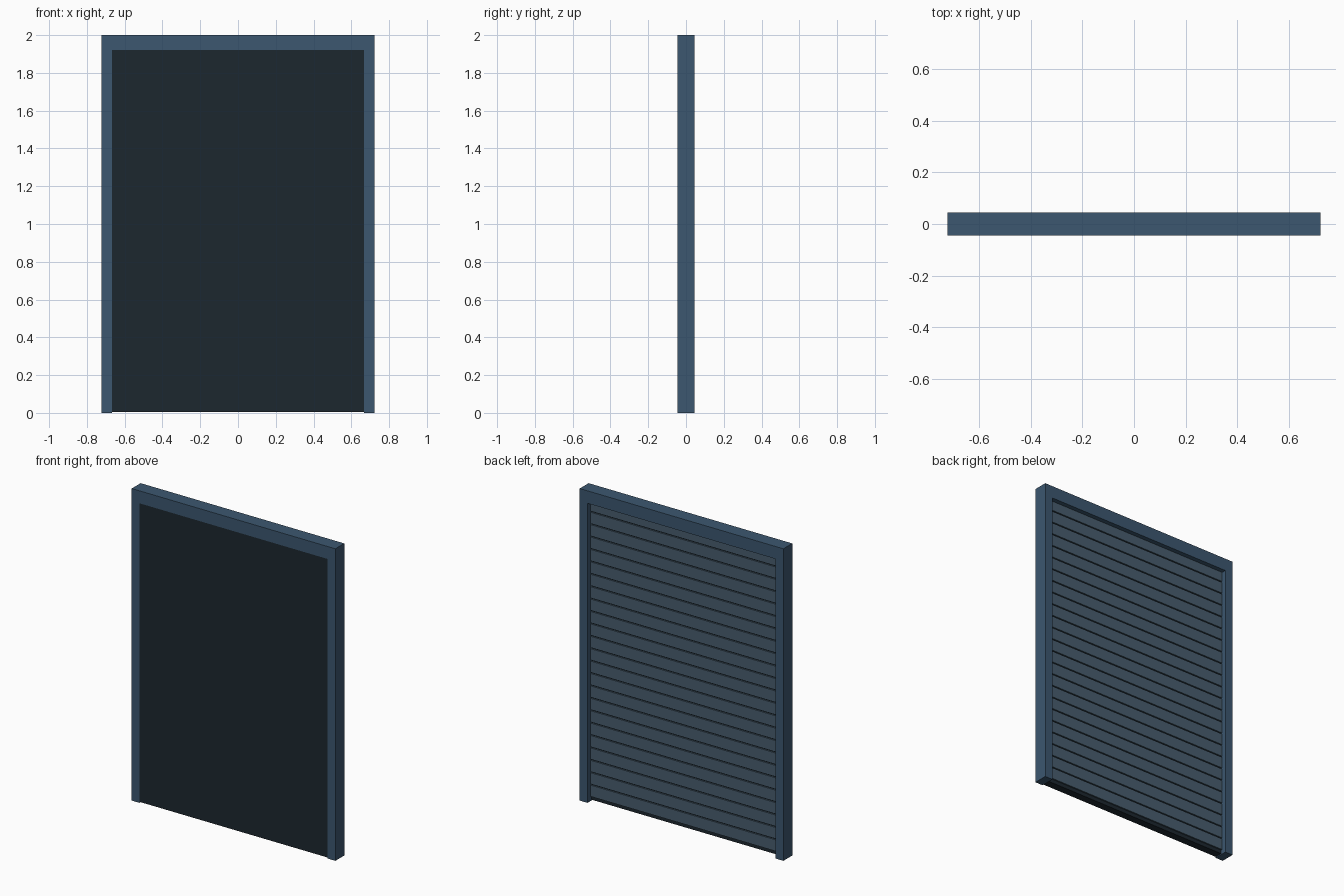
import bpy
import bmesh

if "Cube" in bpy.data.objects:
    bpy.data.objects.remove(bpy.data.objects["Cube"])


def material(name, color):
    m = bpy.data.materials.new(name)
    m.diffuse_color = (*color, 1)
    m.use_nodes = True
    m.node_tree.nodes["Principled BSDF"].inputs["Base Color"].default_value = m.diffuse_color
    return m


frame_mat = material("frame_blue", (0.045, 0.095, 0.16))
slat_mat = material("slat_blue", (0.065, 0.11, 0.155))
dark_mat = material("dark_panel", (0.012, 0.02, 0.028))


def add_object(name, bm, mat):
    bmesh.ops.recalc_face_normals(bm, faces=bm.faces[:])
    me = bpy.data.meshes.new(name)
    bm.to_mesh(me)
    bm.free()
    me.materials.append(mat)
    ob = bpy.data.objects.new(name, me)
    bpy.context.collection.objects.link(ob)
    return ob


def extrude(name, outline, move, mat):
    """Extrude a flat outline along a vector into a closed solid."""
    bm = bmesh.new()
    face = bm.faces.new([bm.verts.new(p) for p in outline])
    ext = bmesh.ops.extrude_face_region(bm, geom=[face])["geom"]
    verts = [v for v in ext if isinstance(v, bmesh.types.BMVert)]
    bmesh.ops.translate(bm, verts=verts, vec=move)
    # keep the starting cap so the solid is closed
    if not face.is_valid:
        bm.faces.new([v for v in bm.verts if v not in verts])
    return add_object(name, bm, mat)


W, IN, TOP, D = 0.722, 0.667, 1.92, 0.045

# Surrounding frame: two jambs and a header as one U-shaped profile
u = [(-W, 0), (-W, 2), (W, 2), (W, 0), (IN, 0), (IN, TOP), (-IN, TOP), (-IN, 0)]
extrude("frame", [(x, -D, z) for x, z in u], (0, 2 * D, 0), frame_mat)

# Dark front panel, flush with the frame
panel = [(-IN, -0.044, 0.006), (IN, -0.044, 0.006),
         (IN, -0.044, TOP), (-IN, -0.044, TOP)]
extrude("front_panel", panel, (0, 0.05, 0), dark_mat)

# Horizontal slats on the recessed back side, with thin gaps
pitch, gap, start = 0.0795, 0.007, 0.03
for i in range(24):
    z0 = start + i * pitch
    z1 = min(z0 + pitch - gap, TOP)
    prof = [(-IN, 0.006, z0), (-IN, 0.015, z0), (-IN, 0.015, z1), (-IN, 0.006, z1)]
    extrude(f"slat_{i + 1}", prof, (2 * IN, 0, 0), slat_mat)
